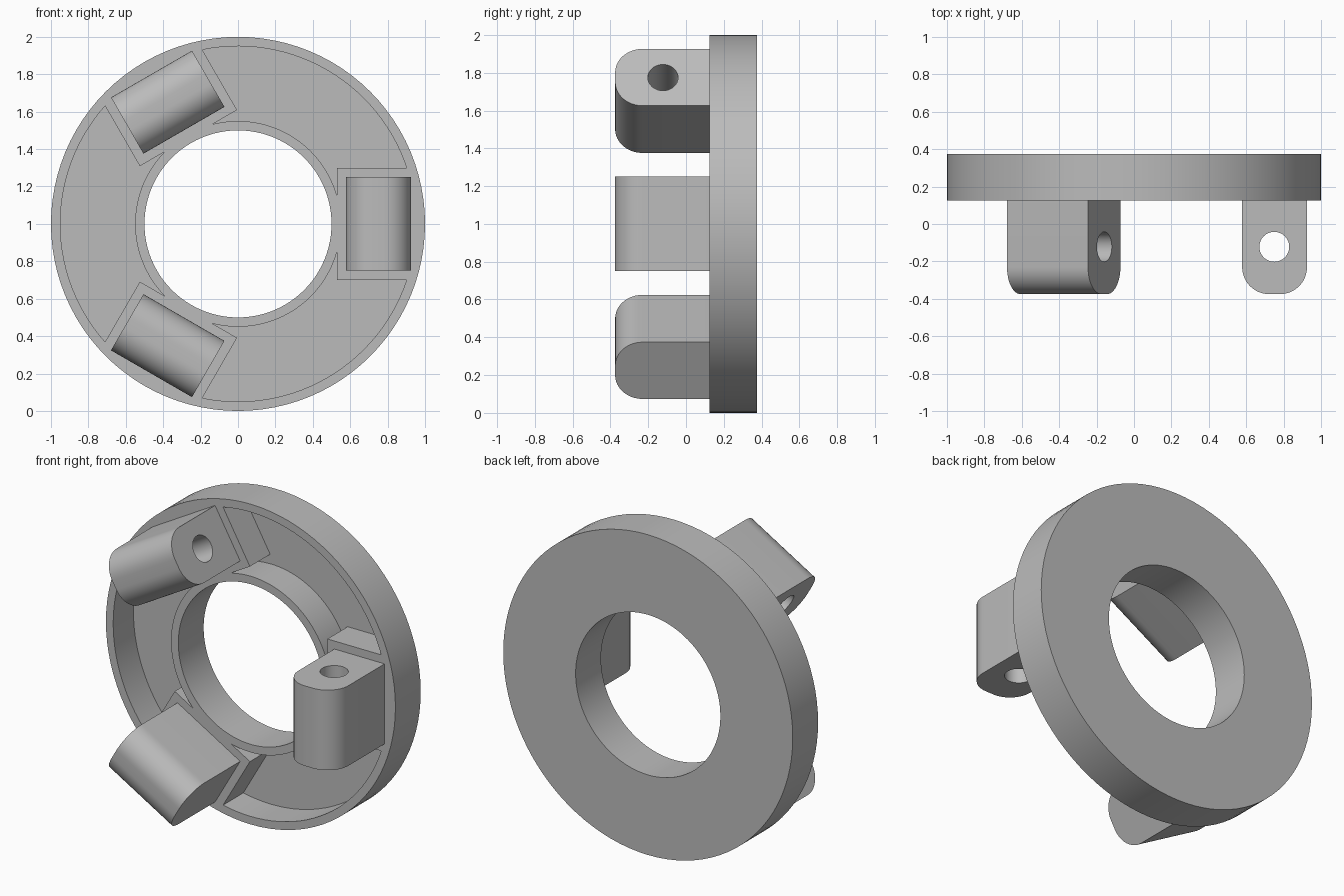
import bpy, bmesh, math
from mathutils import Matrix, Vector

if "Cube" in bpy.data.objects:
    bpy.data.objects.remove(bpy.data.objects["Cube"])

grey = bpy.data.materials.new("plain grey")
grey.diffuse_color = (0.5, 0.5, 0.5, 1)
grey.use_nodes = True
grey.node_tree.nodes["Principled BSDF"].inputs["Base Color"].default_value = grey.diffuse_color
CENTRE = Matrix.Translation((0, 0, 1))
TO_XZ = Matrix(((1, 0, 0, 0), (0, 0, 1, 0), (0, 1, 0, 0), (0, 0, 0, 1)))


def arc(r, a0, a1, n, cx=0, cy=0):
    return [(cx + r * math.cos(a0 + (a1 - a0) * i / n),
             cy + r * math.sin(a0 + (a1 - a0) * i / n)) for i in range(n + 1)]


def circle(r, n, cx=0, cy=0):
    return arc(r, 0, math.tau, n, cx, cy)[:-1]


def prism(name, outline, low, high, matrix):
    """Extrude a flat outline from low to high, then place it with the matrix."""
    bm = bmesh.new()
    face = bm.faces.new([bm.verts.new((u, v, low)) for u, v in outline])
    grown = bmesh.ops.extrude_face_region(bm, geom=[face], use_keep_orig=True)
    for v in grown["geom"]:
        if isinstance(v, bmesh.types.BMVert):
            v.co.z = high
    bm.transform(matrix)
    bmesh.ops.recalc_face_normals(bm, faces=bm.faces)
    mesh = bpy.data.meshes.new(name)
    bm.to_mesh(mesh)
    bm.free()
    mesh.materials.append(grey)
    obj = bpy.data.objects.new(name, mesh)
    bpy.context.collection.objects.link(obj)
    return obj


def activate(obj):
    bpy.ops.object.select_all(action='DESELECT')
    obj.select_set(True)
    bpy.context.view_layer.objects.active = obj


def cut(obj, cutter):
    cutter.hide_render = True
    mod = obj.modifiers.new("cut", 'BOOLEAN')
    mod.operation = 'DIFFERENCE'
    mod.solver = 'EXACT'
    mod.object = cutter
    activate(obj)
    bpy.ops.object.modifier_apply(modifier=mod.name)
    bpy.data.objects.remove(cutter)


def finish(obj):
    activate(obj)
    bpy.ops.object.shade_smooth_by_angle(angle=math.radians(30))


# Ring body with its central opening
ring = prism("ring_body", circle(1, 96), 0.125, 0.375, CENTRE @ TO_XZ)
cut(ring, prism("opening_cutter", circle(0.5, 96), 0, 0.5, CENTRE @ TO_XZ))

# Three shallow pockets, leaving thin rims and a solid pad under each lug
third = math.tau / 3
outer = math.asin(0.3 / 0.95)
corner, corner_r = math.atan2(0.3, 0.53), math.hypot(0.3, 0.53)
inner = math.acos(0.53 / 0.55)
for k in range(3):
    a, b = k * third, (k + 1) * third
    outline = (arc(0.95, a + outer, b - outer, 28)
               + arc(corner_r, b - corner, b - corner, 1)[:1]
               + arc(0.55, b - inner, a + inner, 26)
               + arc(corner_r, a + corner, a + corner, 1)[:1])
    cut(ring, prism("pocket_cutter", outline, 0, 0.325, CENTRE @ TO_XZ))
finish(ring)

# Three rounded lugs, each drilled crosswise
x0, x1, front, r = 0.578, 0.925, -0.375, 0.145
profile = ([(x1, 0.125), (x0, 0.125)]
           + arc(r, math.pi, 1.5 * math.pi, 12, x0 + r, front + r)
           + arc(r, 1.5 * math.pi, math.tau, 12, x1 - r, front + r))
for k in range(3):
    place = CENTRE @ Matrix.Rotation(k * third, 4, 'Y')
    lug = prism(f"lug_{k + 1}", profile, -0.25, 0.25, place)
    cut(lug, prism("pin_hole_cutter", circle(0.08, 32, 0.75, -0.122), -0.4, 0.4, place))
    finish(lug)
